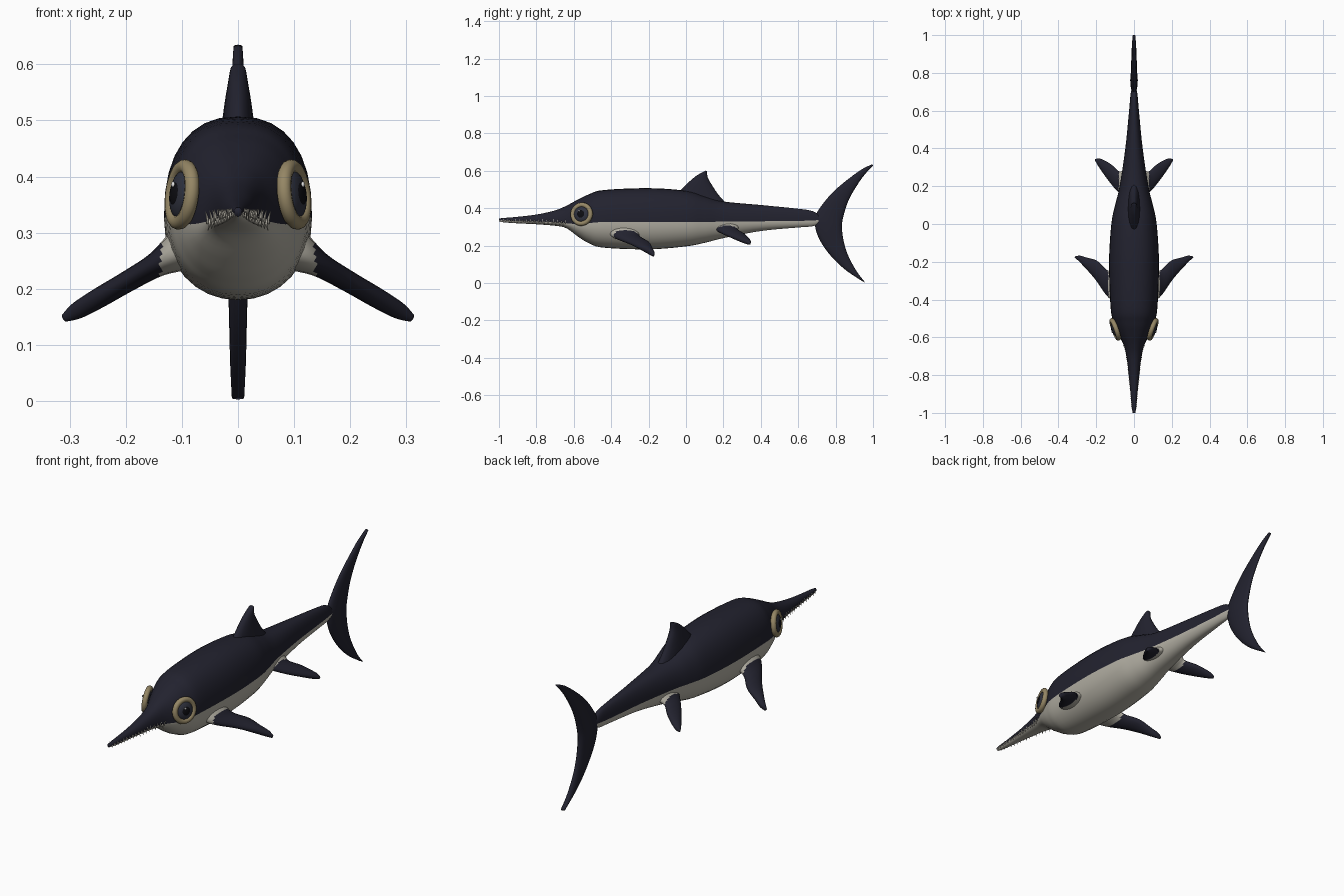
import bpy, bmesh
from math import sin, cos, pi
from mathutils import Vector

old = bpy.data.objects.get("Cube")
if old:
    bpy.data.objects.remove(old, do_unlink=True)


def material(name, color):
    m = bpy.data.materials.new(name)
    m.use_nodes = True
    m.diffuse_color = (*color, 1)
    m.node_tree.nodes["Principled BSDF"].inputs["Base Color"].default_value = (*color, 1)
    return m


navy = material("dark navy skin", (.016, .016, .028))
cream = material("cream belly", (.44, .42, .36))
gold = material("tan eye ring", (.3, .24, .13))
iris = material("slate iris", (.03, .033, .05))
black = material("black pupil", (.004, .004, .006))
ivory = material("ivory teeth", (.55, .52, .45))
white = material("white glint", (.8, .8, .8))


def smooth_rows(rows, steps):
    """Catmull-Rom interpolation through rows of numbers."""
    out = []
    last = len(rows) - 1
    for i in range(last):
        a, b, c, d = (rows[max(0, min(last, i + k))] for k in (-1, 0, 1, 2))
        for s in range(steps):
            t = s / steps
            out.append([q + t * (r - p) / 2 + t * t * (p - 2.5 * q + 2 * r - d_ / 2)
                        + t ** 3 * (1.5 * (q - r) + (d_ - p) / 2)
                        for p, q, r, d_ in zip(a, b, c, d)])
    out.append(list(rows[-1]))
    return out


def finish(name, bm, mats, rule=None):
    bmesh.ops.recalc_face_normals(bm, faces=bm.faces)
    for f in bm.faces:
        f.smooth = True
        if rule:
            f.material_index = rule(f)
    mesh = bpy.data.meshes.new(name)
    bm.to_mesh(mesh)
    bm.free()
    for m in mats:
        mesh.materials.append(m)
    obj = bpy.data.objects.new(name, mesh)
    bpy.context.collection.objects.link(obj)
    return obj


def loft(rings):
    """Skin a list of equal-length point rings and cap both ends."""
    bm = bmesh.new()
    loops = [[bm.verts.new(p) for p in ring] for ring in rings]
    n = len(loops[0])
    for a, b in zip(loops, loops[1:]):
        for i in range(n):
            j = (i + 1) % n
            bm.faces.new((a[i], a[j], b[j], b[i]))
    bm.faces.new(loops[0])
    bm.faces.new(loops[-1])
    return bm


# Body: y, belly height, colour line height, back height, half width
BODY = [
    (-1, .329, .336, .345, .007), (-.97, .324, .334, .348, .012),
    (-.9, .319, .331, .354, .018), (-.8, .314, .328, .366, .028),
    (-.7, .306, .325, .388, .04), (-.64, .293, .32, .413, .055),
    (-.58, .25, .315, .445, .085), (-.52, .213, .32, .474, .108),
    (-.44, .189, .326, .497, .124), (-.2, .18, .327, .507, .132),
    (0, .196, .327, .493, .12), (.1, .215, .327, .465, .1),
    (.2, .24, .328, .436, .076), (.4, .278, .33, .417, .046),
    (.6, .297, .332, .397, .026), (.68, .304, .335, .383, .019),
    (.73, .325, .337, .35, .01)]
body_rows = smooth_rows(BODY, 5)
HALF = 16


def body_ring(row):
    y, low, mid, high, width = row
    ring = []
    for i in range(2 * HALF):
        a = pi * i / HALF
        c, s = cos(a), sin(a)
        e = .84 if s > 0 else .95
        x = width * abs(c) ** e * (1 if c > 0 else -1)
        height = (high - mid) if s > 0 else (mid - low)
        z = mid + height * abs(s) ** e * (1 if s > 0 else -1)
        ring.append((0 if abs(c) < 1e-6 else x, y, mid if i % HALF == 0 else z))
    return ring


def body_at(y):
    return min(body_rows, key=lambda r: abs(r[0] - y))


def belly(f):
    c = f.calc_center_median()
    return int(c.z < body_at(c.y)[2] - .0004 and len(f.verts) == 4)


bm = loft([body_ring(r) for r in body_rows])
# Lower half of each ring is pale
n = 2 * HALF
bm.faces.ensure_lookup_table()
pale = {f for i, f in enumerate(bm.faces) if i < len(bm.faces) - 2 and i % n >= HALF}
finish("body", bm, [navy, cream], lambda f: int(f in pale))


def fin(name, sections, normal, rule=None):
    """Sections hold a leading point, a trailing point and a half thickness."""
    normal = Vector(normal).normalized()
    rings = []
    for r in smooth_rows(sections, 5):
        lead, trail, thick = Vector(r[:3]), Vector(r[3:6]), r[6]
        mid, arm = (lead + trail) / 2, (lead - trail) / 2
        rings.append([mid + arm * cos(a) + normal * thick * sin(a)
                      for a in (2 * pi * i / 16 for i in range(16))])
    return finish(name, loft(rings), [navy, cream], rule)


# Tail and dorsal fin: lead y, lead z, trail y, trail z, half thickness
TAIL = [
    (.995, .635, 1, .628, .008), (.92, .595, .94, .56, .011),
    (.79, .49, .873, .45, .014), (.705, .385, .84, .35, .018),
    (.688, .325, .834, .29, .02), (.71, .24, .845, .215, .018),
    (.77, .15, .868, .145, .016), (.85, .072, .912, .063, .014),
    (.945, .008, .958, .003, .011)]
DORSAL = [
    (-.07, .45, .23, .41, .034), (-.03, .495, .175, .47, .03),
    (.01, .535, .138, .525, .024), (.055, .573, .118, .56, .018),
    (.095, .596, .112, .59, .013), (.106, .601, .111, .599, .006)]
for name, rows in (("tail_fin", TAIL), ("dorsal_fin", DORSAL)):
    fin(name, [(0, a, b, 0, c, d, t) for a, b, c, d, t in rows], (1, 0, 0))

# Paired fins: lead x, lead y, trail x, trail y, half thickness
FRONT = [
    (.07, -.42, .07, -.24, .05), (.115, -.405, .115, -.25, .033),
    (.15, -.372, .148, -.24, .022), (.2, -.3, .195, -.195, .019),
    (.25, -.24, .25, -.178, .018), (.29, -.198, .285, -.168, .015),
    (.312, -.178, .308, -.17, .007)]
REAR = [
    (.03, .14, .03, .285, .035), (.065, .155, .062, .28, .024),
    (.085, .17, .082, .28, .019), (.12, .21, .12, .315, .017),
    (.16, .265, .16, .338, .016), (.19, .31, .185, .347, .013),
    (.206, .338, .202, .345, .006)]
SLOPE = .58
for side, label in ((1, "left"), (-1, "right")):
    for name, rows, x0, z0, edge in (("front_flipper", FRONT, .13, .252, .137),
                                     ("rear_flipper", REAR, .07, .288, .08)):
        def drop(x):
            return z0 - SLOPE * (x - x0)
        fin(label + "_" + name,
            [(side * a, b, drop(a), side * c, d, drop(c), t) for a, b, c, d, t in rows],
            (side * SLOPE, 0, 1),
            lambda f: int(abs(f.calc_center_median().x) < edge))


def place(obj, at, facing):
    obj.location = at
    obj.rotation_euler = Vector(facing).to_track_quat("Z", "Y").to_euler()


def ball(name, radius, flat, mat, at, facing):
    bm = bmesh.new()
    bmesh.ops.create_uvsphere(bm, u_segments=24, v_segments=14, radius=radius)
    bmesh.ops.scale(bm, vec=(1, 1, flat), verts=bm.verts)
    place(finish(name, bm, [mat]), at, facing)


# Eyes: raised ring, eyeball, pupil and glint; plus nostrils
for side, label in ((1, "left"), (-1, "right")):
    out = Vector((side * .93, -.34, .12)).normalized()
    eye = Vector((side * .1, -.558, .368))
    bpy.ops.mesh.primitive_torus_add(major_radius=.05, minor_radius=.013,
                                     major_segments=40, minor_segments=12)
    ring = bpy.context.object
    ring.name = label + "_eye_ring"
    ring.data.materials.append(gold)
    bpy.ops.object.shade_smooth()
    place(ring, eye, out)
    ball(label + "_eyeball", .044, .4, iris, eye, out)
    ball(label + "_eye_rim", .047, .25, black, eye, out)
    ball(label + "_pupil", .024, .4, black, eye + out * .0105, out)
    ball(label + "_eye_glint", .005, .6, white,
         eye + out * .017 + Vector((0, -.008, .016)), out)
    ball(label + "_nostril", .005, .6, black, (side * .036, -.665, .368), (side, -.3, .5))

# Teeth: small cones along both sides of the jaw, alternating up and down
bm = bmesh.new()
COUNT = 34
for k in range(COUNT):
    y = -.985 + .34 * k / (COUNT - 1)
    row = body_at(y)
    size = .007 + .007 * k / COUNT
    for side in (1, -1):
        up = 1 if k % 2 else -1
        tip = Vector((side * .25, 0, up))
        spin = tip.to_track_quat("Z", "Y").to_matrix().to_4x4()
        spin.translation = (side * row[4], y, row[2] + up * size * .5)
        bmesh.ops.create_cone(bm, cap_ends=True, segments=6, radius1=.0035,
                              radius2=.0005, depth=size * 1.6, matrix=spin)
finish("teeth", bm, [ivory])
